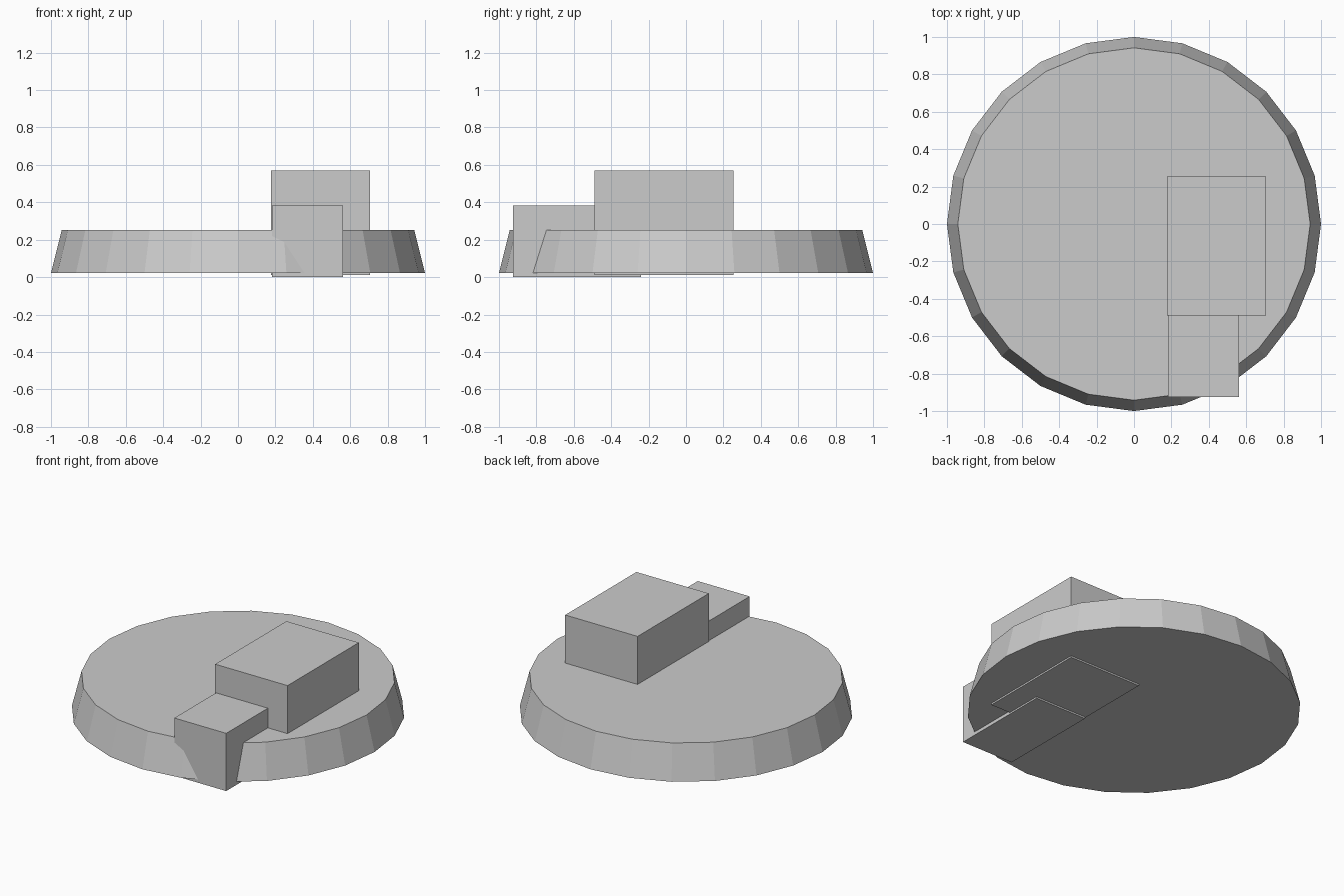
import bpy

if "Cube" in bpy.data.objects:
    bpy.data.objects.remove(bpy.data.objects["Cube"])


def box(name, x, y, z):
    """Box from (min, max) extents on each axis."""
    spans = (x, y, z)
    bpy.ops.mesh.primitive_cube_add(size=1, location=[(a + b) / 2 for a, b in spans])
    ob = bpy.context.object
    ob.name = name
    ob.scale = [b - a for a, b in spans]
    bpy.ops.object.transform_apply(location=False, rotation=False, scale=True)
    return ob


# Tapered 24-sided base disc
Z0, Z1 = 0.022, 0.252
bpy.ops.mesh.primitive_cone_add(vertices=24, radius1=1.0, radius2=0.942,
                                depth=Z1 - Z0, location=(0, 0, (Z0 + Z1) / 2))
bpy.context.object.name = "base_disc"

# Blocks set through the disc
box("tall_block", (0.176, 0.706), (-0.49, 0.255), (0.011, 0.57))
box("low_block", (0.182, 0.562), (-0.926, -0.24), (0.0, 0.382))
